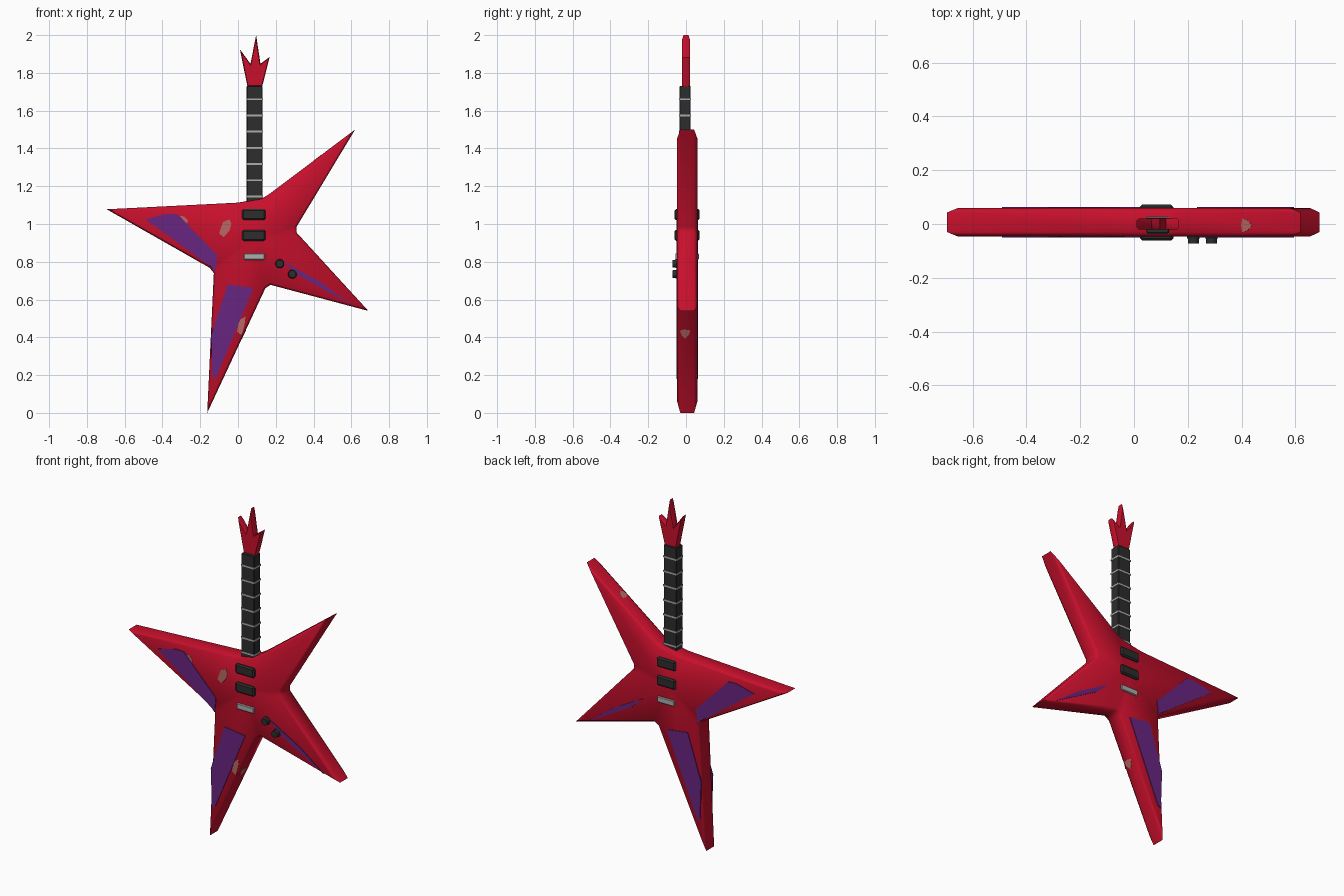
import bpy
import bmesh
import math
from mathutils import Matrix, Vector

if "Cube" in bpy.data.objects:
    bpy.data.objects.remove(bpy.data.objects["Cube"])


def material(name, rgb, rough=0.6):
    m = bpy.data.materials.new(name)
    m.use_nodes = True
    m.diffuse_color = (*rgb, 1)
    bsdf = m.node_tree.nodes["Principled BSDF"]
    bsdf.inputs["Base Color"].default_value = (*rgb, 1)
    bsdf.inputs["Roughness"].default_value = rough
    return m


RED = material("crimson paint", (0.58, 0.005, 0.025))
PURPLE = material("purple panel", (0.14, 0.018, 0.22))
DARK = material("charcoal", (0.026, 0.026, 0.026))
SILVER = material("silver metal", (0.42, 0.42, 0.42))
WORN = material("worn paint", (0.48, 0.14, 0.13))

FRONT, BACK = -0.047, 0.06


def finish(bm, name, mat, smooth=None):
    bmesh.ops.recalc_face_normals(bm, faces=bm.faces)
    mesh = bpy.data.meshes.new(name)
    bm.to_mesh(mesh)
    bm.free()
    mesh.materials.append(mat)
    ob = bpy.data.objects.new(name, mesh)
    bpy.context.collection.objects.link(ob)
    if smooth:
        bpy.ops.object.select_all(action='DESELECT')
        ob.select_set(True)
        bpy.context.view_layer.objects.active = ob
        bpy.ops.object.shade_smooth_by_angle(angle=math.radians(smooth))
    return ob


def slab(name, outline, y0, y1, mat, inset=0, depth=0, smooth=None, hub=None):
    """Extrude an (x, z) outline from y0 to y1, with optional chamfered rims."""
    bm = bmesh.new()
    cap = bm.faces.new([bm.verts.new((x, y0 + depth, z)) for x, z in outline])
    ext = bmesh.ops.extrude_face_region(bm, geom=[cap], use_keep_orig=True)
    top = [g for g in ext["geom"] if isinstance(g, bmesh.types.BMFace)][0]
    for v in top.verts:
        v.co.y = y1 - depth
    bmesh.ops.recalc_face_normals(bm, faces=bm.faces)
    if inset:
        bmesh.ops.inset_individual(bm, faces=[cap, top], thickness=inset,
                                   depth=depth, use_even_offset=True)
    # fan both caps around a hub so they shade evenly
    if hub:
        for f in (cap, top):
            y = f.verts[0].co.y
            poked = bmesh.ops.poke(bm, faces=[f])
            poked["verts"][0].co = (hub[0], y, hub[1])
    return finish(bm, name, mat, smooth)


def box(name, x, y, z, mat, bevel=0):
    bm = bmesh.new()
    bmesh.ops.create_cube(bm, size=1)
    for v in bm.verts:
        v.co = [(a + b) / 2 + c * (b - a) for (a, b), c in zip((x, y, z), v.co)]
    if bevel:
        bmesh.ops.bevel(bm, geom=bm.edges[:], offset=bevel, segments=1,
                        affect='EDGES')
    return finish(bm, name, mat)


# Star-shaped body with chamfered rims
body = [(-0.695, 1.078), (-0.15, 0.768), (-0.128, 0.74), (-0.163, 0.0),
        (0.145, 0.66), (0.172, 0.678), (0.69, 0.54), (0.31, 0.955),
        (0.31, 0.985), (0.62, 1.50), (0.165, 1.158), (0.13, 1.137),
        (0.0, 1.113)]
slab("body", body, FRONT, BACK, RED, 0.012, 0.017, 60, (0.08, 0.92))

# Neck with wrap-around frets
box("neck", (0.046, 0.13), (-0.035, 0.025), (1.1, 1.73), DARK, 0.003)
for i in range(7):
    z = 1.146 + i * 0.0857
    box(f"fret_{i + 1}", (0.044, 0.132), (-0.037, 0.027),
        (z - 0.005, z + 0.005), SILVER)

# Three-pronged crown headstock
head = [(0.05, 1.728), (0.128, 1.728), (0.168, 1.885), (0.119, 1.848),
        (0.096, 2.0), (0.066, 1.848), (0.01, 1.925)]
slab("headstock", head, -0.021, 0.021, RED, 0.004, 0.008, 40, (0.09, 1.79))

# Pickups and bridge pass through to both faces
for name, z in (("neck_pickup", 1.05), ("bridge_pickup", 0.94)):
    box(name, (0.022, 0.146), (-0.061, 0.072), (z - 0.029, z + 0.029), DARK, 0.008)
box("bridge", (0.03, 0.142), (-0.056, 0.068), (0.81, 0.845), SILVER, 0.004)

# Control knobs: flared base and cylinder cap
for name, x, z in (("volume_knob", 0.221, 0.79), ("tone_knob", 0.288, 0.735)):
    bm = bmesh.new()
    for r0, r1, y, h in ((0.025, 0.022, -0.049, 0.014), (0.021, 0.02, -0.062, 0.02)):
        m = Matrix.Translation((x, y, z)) @ Matrix.Rotation(math.pi / 2, 4, 'X')
        bmesh.ops.create_cone(bm, cap_ends=True, segments=16, radius1=r0,
                              radius2=r1, depth=h, matrix=m)
    finish(bm, name, DARK, 40)

# Painted panels on both faces
panels = {
    "left_wing_panel": [(-0.49, 1.025), (-0.14, 0.772), (-0.118, 0.75),
                        (-0.11, 0.835), (-0.32, 1.052), (-0.37, 1.055)],
    "tail_panel": [(-0.143, 0.41), (-0.135, 0.18), (-0.115, 0.19),
                   (0.082, 0.662), (-0.055, 0.68)],
    "right_wing_panel": [(0.235, 0.805), (0.31, 0.735), (0.595, 0.575),
                         (0.44, 0.69)],
}
for name, outline in panels.items():
    slab(name + "_front", outline, FRONT - 0.004, FRONT + 0.004, PURPLE)
    slab(name + "_back", outline, BACK - 0.004, BACK + 0.004, PURPLE)

# Worn paint patches on the front face
patches = {
    "chest": [(-0.1, 0.95), (-0.075, 0.93), (-0.045, 0.965), (-0.035, 1.0),
              (-0.045, 1.025), (-0.08, 1.01)],
    "tail": [(-0.005, 0.43), (0.02, 0.41), (0.035, 0.47), (0.04, 0.51),
             (0.005, 0.49)],
    "wing": [(-0.31, 1.044), (-0.27, 1.0), (-0.265, 1.02), (-0.285, 1.04)],
}
for name, outline in patches.items():
    slab(f"worn_{name}_patch", outline, FRONT - 0.0015, FRONT + 0.002, WORN)


def wall_patch(name, a, b, t, size):
    """Thin ragged plate lying on the side wall between outline points a, b."""
    a, b = Vector((a[0], 0, a[1])), Vector((b[0], 0, b[1]))
    along = (b - a).normalized()
    out = along.cross(Vector((0, 1, 0)))
    bm = bmesh.new()
    for s in (-0.001, 0.001):
        pts = []
        for i in range(6):
            ang, r = i * math.pi / 3, size * (1 if i % 2 else 0.7)
            pts.append(a.lerp(b, t) + out * s + along * r * math.cos(ang)
                       + Vector((0, r * math.sin(ang) - 0.005, 0)))
        bm.faces.new([bm.verts.new(p) for p in pts])
    bmesh.ops.bridge_loops(bm, edges=bm.edges[:])
    finish(bm, name, WORN)


wall_patch("worn_tail_edge", body[3], body[4], 0.64, 0.032)
wall_patch("worn_horn_edge", body[9], body[10], 0.45, 0.03)
